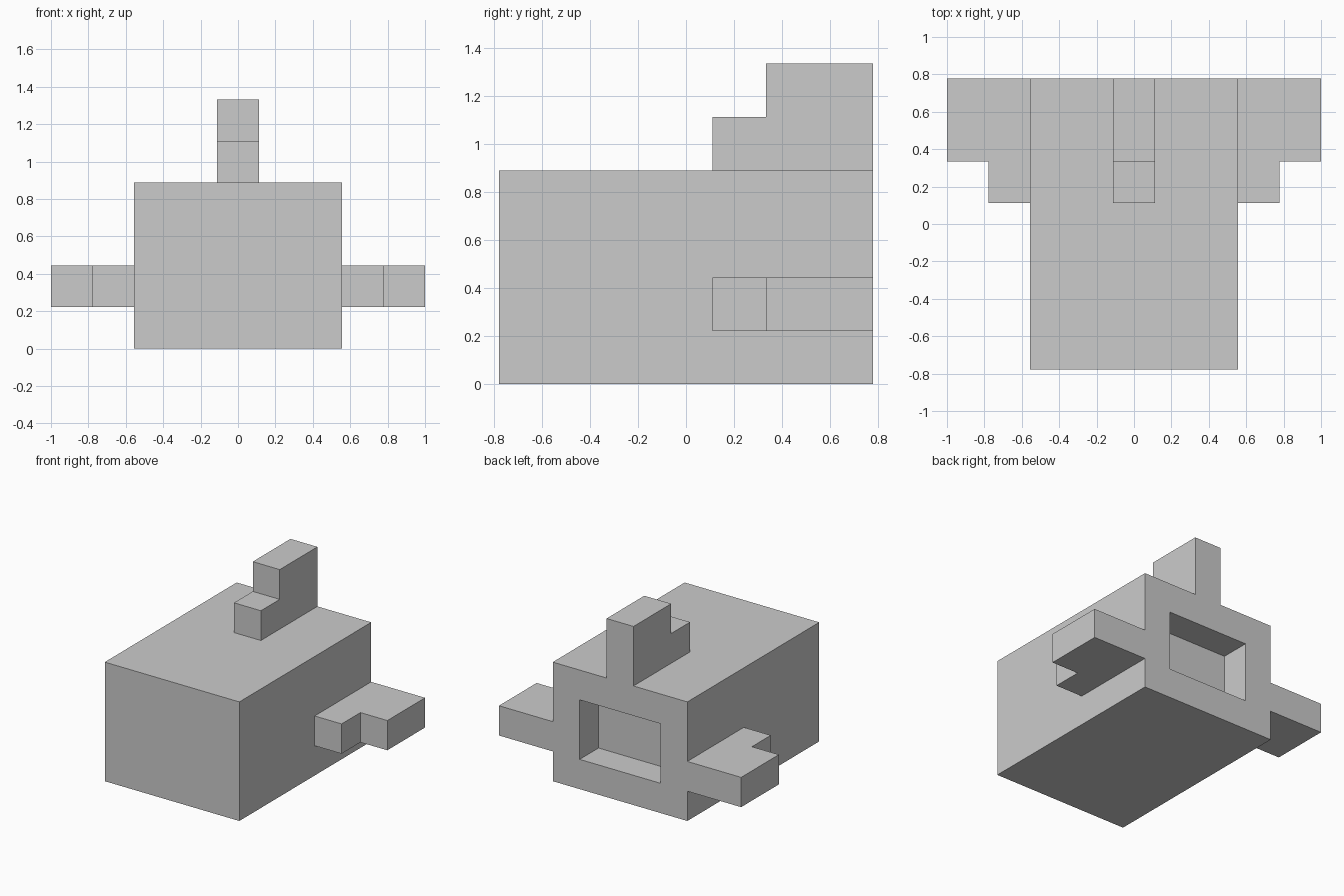
import bpy, bmesh
from math import radians
from mathutils import Matrix

if "Cube" in bpy.data.objects:
    bpy.data.objects.remove(bpy.data.objects["Cube"])

U = 2 / 9  # grid unit the whole model is built on


def new_object(name, bm):
    bmesh.ops.recalc_face_normals(bm, faces=bm.faces)
    mesh = bpy.data.meshes.new(name)
    bm.to_mesh(mesh)
    bm.free()
    obj = bpy.data.objects.new(name, mesh)
    bpy.context.collection.objects.link(obj)
    return obj


def box(name, size, center):
    bm = bmesh.new()
    mat = Matrix.Translation([c * U for c in center]) @ Matrix.Diagonal([s * U for s in size] + [1])
    bmesh.ops.create_cube(bm, size=1, matrix=mat)
    return new_object(name, bm)


def fin(name, root, angle):
    # Stepped profile in local z (outward) and y, rooted slightly inside the body
    profile = [(0.5, -0.5), (3.5, -0.5), (3.5, 2), (1.5, 2), (1.5, 1), (0.5, 1)]
    bm = bmesh.new()
    face = bm.faces.new([bm.verts.new((-0.5, y, z)) for y, z in profile])
    ext = bmesh.ops.extrude_face_region(bm, geom=[face])["geom"]
    bmesh.ops.translate(bm, vec=(1, 0, 0), verts=[v for v in ext if isinstance(v, bmesh.types.BMVert)])
    mat = Matrix.Scale(U, 4) @ Matrix.Translation(root) @ Matrix.Rotation(radians(angle), 4, 'Y')
    bmesh.ops.transform(bm, matrix=mat, verts=bm.verts)
    return new_object(name, bm)


def combine(target, tool, operation):
    mod = target.modifiers.new(tool.name, 'BOOLEAN')
    mod.operation, mod.solver, mod.object = operation, 'EXACT', tool
    bpy.context.view_layer.objects.active = target
    bpy.ops.object.modifier_apply(modifier=mod.name)
    bpy.data.objects.remove(tool)


# Main block
body = box("body", (5, 7, 4), (0, 0, 2))

# Top fin and two side fins, flush with the back
for name, root, angle in [("top_fin", (0, 0, 4), 0),
                          ("right_fin", (2.5, 0, 1.5), 90),
                          ("left_fin", (-2.5, 0, 1.5), -90)]:
    combine(body, fin(name, root, angle), 'UNION')

# Rectangular recess in the back face
combine(body, box("recess", (3, 2, 2), (0, 3.5, 2)), 'DIFFERENCE')
